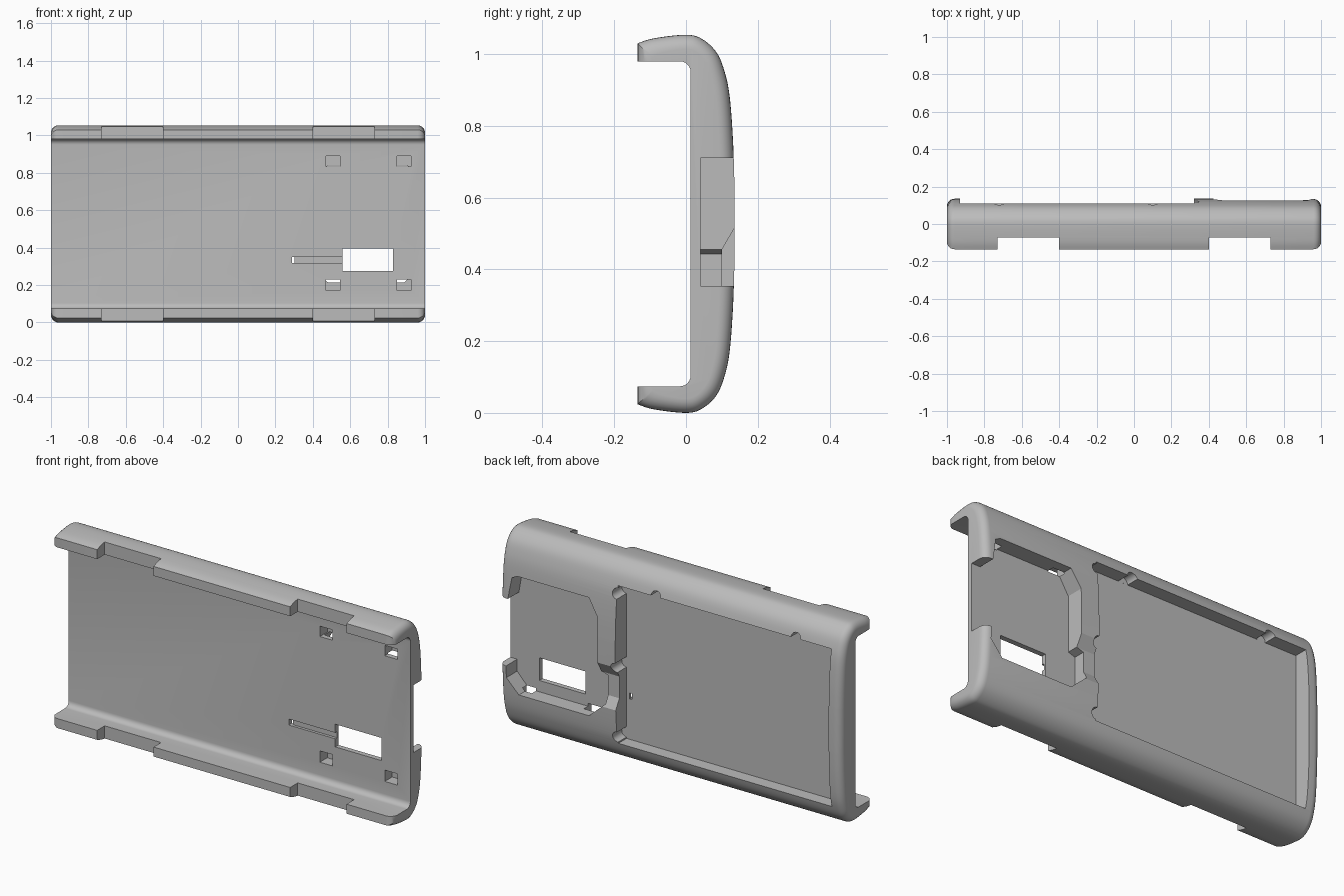
import bpy, bmesh, math

cube = bpy.data.objects.get("Cube")
if cube:
    bpy.data.objects.remove(cube, do_unlink=True)

MID = 0.527          # half of the height
HALF = 1.0           # half of the length

grey = bpy.data.materials.new("plain grey")
grey.use_nodes = True
grey.diffuse_color = (0.5, 0.5, 0.5, 1)
grey.node_tree.nodes["Principled BSDF"].inputs["Base Color"].default_value = (0.5, 0.5, 0.5, 1)


def loft(name, rings):
    """Solid skinned through matching closed rings of points."""
    bm = bmesh.new()
    loops = [[bm.verts.new(p) for p in ring] for ring in rings]
    n = len(loops[0])
    for a, b in zip(loops, loops[1:]):
        for i in range(n):
            j = (i + 1) % n
            bm.faces.new((a[i], a[j], b[j], b[i]))
    bm.faces.new(loops[0])
    bm.faces.new(loops[-1])
    bmesh.ops.recalc_face_normals(bm, faces=bm.faces)
    mesh = bpy.data.meshes.new(name)
    bm.to_mesh(mesh)
    bm.free()
    obj = bpy.data.objects.new(name, mesh)
    bpy.context.collection.objects.link(obj)
    return obj


def prism_x(name, yz, x0, x1):
    return loft(name, [[(x, y, z) for y, z in yz] for x in (x0, x1)])


def prism_y(name, xz, y0, y1):
    return loft(name, [[(x, y, z) for x, z in xz] for y in (y0, y1)])


def box(name, x0, x1, y0, y1, z0, z1):
    return prism_y(name, [(x0, z0), (x1, z0), (x1, z1), (x0, z1)], y0, y1)


def disc(name, x, z, r, y0, y1):
    ring = [(x + r * math.cos(a), z + r * math.sin(a))
            for a in (math.tau * (i + 0.5) / 20 for i in range(20))]
    return prism_y(name, ring, y0, y1)


def smooth_path(pts, steps=5):
    """Catmull-Rom points through a short open path."""
    p = [pts[0]] + pts + [pts[-1]]
    out = []
    for a, b, c, d in zip(p, p[1:], p[2:], p[3:]):
        for k in range(steps):
            t = k / steps
            out.append(tuple(0.5 * (2 * q + (r - o) * t + (2 * o - 5 * q + 4 * r - s) * t * t
                                    + (3 * q - o - 3 * r + s) * t ** 3)
                             for o, q, r, s in zip(a, b, c, d)))
    return out + [pts[-1]]


# Outer shell: rounded section, with rounded ends along x
upper = smooth_path([(-0.135, 1.03), (-0.09, 1.044), (0, 1.054), (0.045, 1.042),
                     (0.085, 1.005), (0.108, 0.95), (0.122, 0.88), (0.131, 0.76), (0.135, 0.64)])
section = upper + [(y, 2 * MID - z) for y, z in reversed(upper)]
R = 0.04
steps = [math.radians(a) for a in range(0, 91, 15)]
left = [(HALF - R + R * math.sin(a), R * (1 - math.cos(a))) for a in steps]
stations = [(-x, d) for x, d in reversed(left)] + left
shell = loft("case_shell", [[(x, y * (1 - d / 0.135), MID + (z - MID) * (1 - d / MID))
                             for y, z in section] for x, d in stations])
shell.data.materials.append(grey)

cutters = []

# Front cavity with rounded inner corners
floor_y, z_in, r = 0.013, 0.453, 0.03
corner = [(floor_y - r + r * math.sin(a), MID + z_in - r + r * math.cos(a)) for a in steps]
half = [(-0.3, MID + z_in)] + corner
cutters.append(prism_x("cavity", half + [(y, 2 * MID - z) for y, z in reversed(half)], -1.2, 1.2))

# Notches in the front lips
for s in (-1, 1):
    x0, x1 = sorted((s * 0.4, s * 0.73))
    for z0, z1 in ((-0.1, 0.2), (0.85, 1.2)):
        cutters.append(box("lip_notch", x0, x1, -0.3, -0.072, z0, z1))

# Large rear pocket and its round finger notches
cutters.append(box("large_pocket", -0.93, 0.32, 0.04, 0.3, 0.105, 0.94))
for x, z in ((0.1, 0.94), (-0.72, 0.94), (0.32, 0.9), (0.32, 0.51), (0.32, 0.14)):
    cutters.append(disc("finger_notch", x, z, 0.028, 0.0402, 0.31))

# Small rear pocket, open at the end
cutters.append(prism_y("small_pocket", [
    (0.93, 0.825), (0.95, 0.71), (1.2, 0.71), (1.2, 0.353), (0.96, 0.353), (0.96, 0.29), (0.89, 0.215),
    (0.48, 0.215), (0.385, 0.3), (0.385, 0.443), (0.425, 0.456), (0.425, 0.75), (0.48, 0.84), (0.9, 0.84)],
    0.0401, 0.32))

# Sloped relief between the pockets
cutters.append(prism_x("sloped_relief", [(0.1, 0.34), (0.1, 0.455), (0.135, 0.515),
                                         (0.25, 0.7), (0.25, 0.08)], 0.3, 0.45))

# Window, cable groove and its exit hole
cutters.append(box("window", 0.56, 0.83, -0.05, 0.2, 0.275, 0.395))
cutters.append(box("cable_groove", 0.29, 0.6, -0.05, 0.028, 0.318, 0.35))
cutters.append(box("cable_exit", 0.288, 0.302, -0.051, 0.2, 0.3181, 0.3499))

# Clip openings at the pocket corners
for x0, x1 in ((0.47, 0.545), (0.85, 0.925)):
    cutters.append(box("clip_hole", x0, x1, -0.05, 0.075, 0.835, 0.89))
    cutters.append(box("clip_hole", x0, x1, -0.05, 0.075, 0.17, 0.23))

# Carve everything out of the shell
bpy.context.view_layer.objects.active = shell
for c in cutters:
    mod = shell.modifiers.new(c.name, "BOOLEAN")
    mod.operation = "DIFFERENCE"
    mod.solver = "EXACT"
    mod.object = c
    bpy.ops.object.modifier_apply(modifier=mod.name)
    bpy.data.objects.remove(c, do_unlink=True)

# Smooth the curves, keep the edges crisp
bpy.ops.object.select_all(action="DESELECT")
shell.select_set(True)
bpy.ops.object.shade_smooth_by_angle(angle=math.radians(25))
